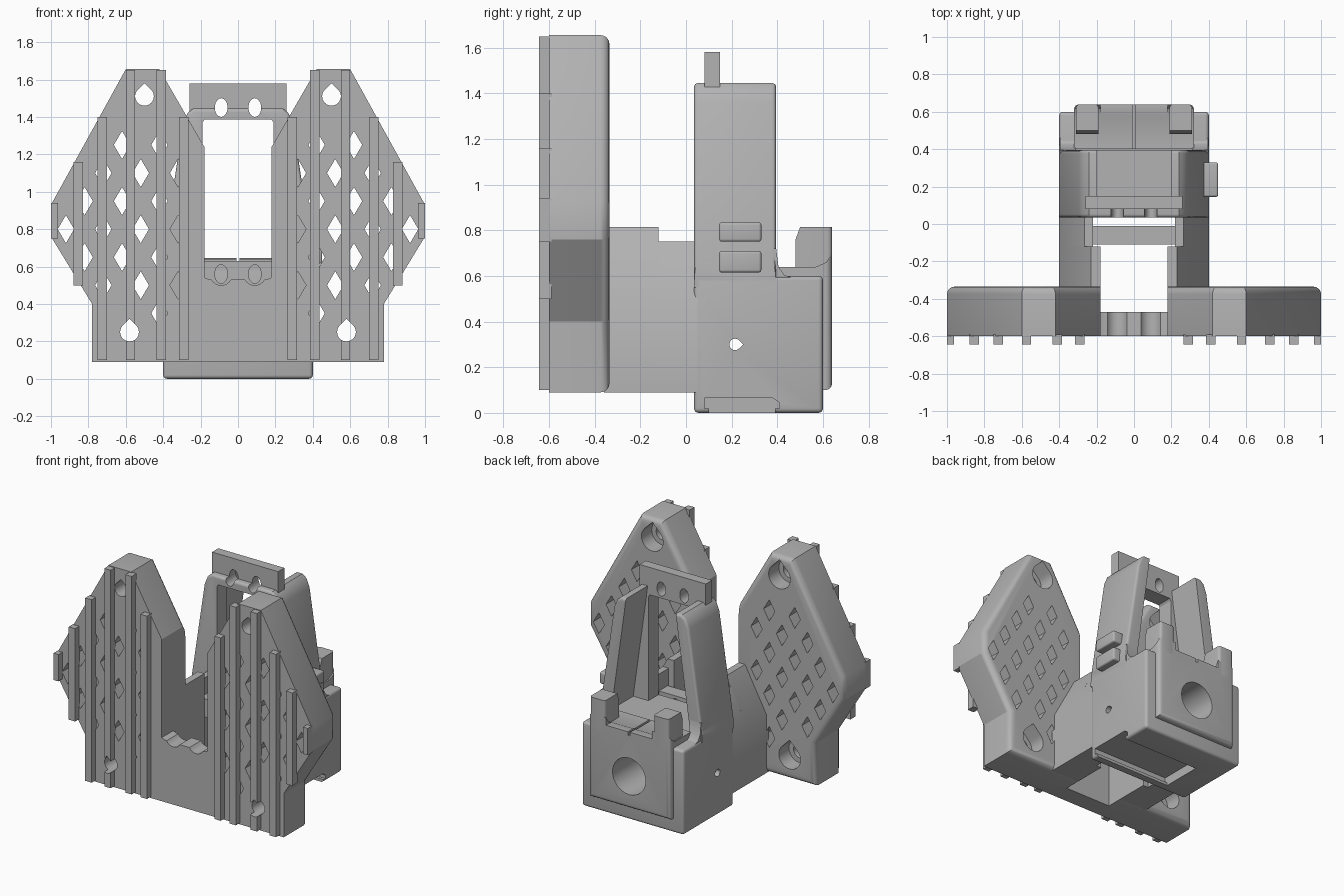
import bpy, bmesh, math

if "Cube" in bpy.data.objects:
    bpy.data.objects.remove(bpy.data.objects["Cube"])

grey = bpy.data.materials.new("mid_grey")
grey.use_nodes = True
GREY = (0.45, 0.45, 0.45, 1)
grey.diffuse_color = GREY
grey.node_tree.nodes["Principled BSDF"].inputs["Base Color"].default_value = GREY


def prism(name, outlines, lo, hi, axis="y"):
    """Extrude one or more flat outlines along the y or x axis."""
    bm = bmesh.new()
    for pts in outlines:
        ends = []
        for d in (lo, hi):
            ends.append([bm.verts.new((a, d, b) if axis == "y" else (d, a, b)) for a, b in pts])
        bm.faces.new(ends[0])
        bm.faces.new(ends[1])
        n = len(pts)
        for i in range(n):
            j = (i + 1) % n
            bm.faces.new((ends[0][i], ends[0][j], ends[1][j], ends[1][i]))
    bmesh.ops.recalc_face_normals(bm, faces=bm.faces)
    mesh = bpy.data.meshes.new(name)
    bm.to_mesh(mesh)
    bm.free()
    mesh.materials.append(grey)
    obj = bpy.data.objects.new(name, mesh)
    bpy.context.collection.objects.link(obj)
    return obj


def rect(x0, x1, z0, z1):
    return [(x0, z0), (x1, z0), (x1, z1), (x0, z1)]


def box(name, x0, x1, y0, y1, z0, z1):
    return prism(name, [rect(x0, x1, z0, z1)], y0, y1)


def both(pts):
    """Close a right-hand half outline into a symmetric one."""
    return pts + [(-x, z) for x, z in reversed(pts)]


def flip(pts, s):
    return [(s * x, z) for x, z in pts]


def oval(cx, cz, rx, rz, n=24):
    return [(cx + rx * math.cos(math.tau * i / n), cz + rz * math.sin(math.tau * i / n)) for i in range(n)]


def teardrop(cx, cz, r, n=24):
    arc = [math.radians(135 + 270 * i / n) for i in range(n + 1)]
    return [(cx + r * math.cos(a), cz + r * math.sin(a)) for a in arc] + [(cx, cz + r * 1.41)]


def bake(obj):
    dg = bpy.context.evaluated_depsgraph_get()
    mesh = bpy.data.meshes.new_from_object(obj.evaluated_get(dg))
    obj.modifiers.clear()
    obj.data = mesh


def cut(obj, *cutters):
    for c in cutters:
        mod = obj.modifiers.new("cut", "BOOLEAN")
        mod.operation, mod.solver, mod.object = "DIFFERENCE", "EXACT", c
        bake(obj)
        bpy.data.objects.remove(c)


def round_edges(obj, width, rule=lambda a, b: True):
    """Round the sharp edges whose end points satisfy the rule."""
    bm = bmesh.new()
    bm.from_mesh(obj.data)
    edges = [e for e in bm.edges if e.calc_face_angle(0) > 0.3 and rule(e.verts[0].co, e.verts[1].co)]
    bmesh.ops.bevel(bm, geom=edges, offset=width, segments=4, profile=0.5, affect="EDGES")
    bm.to_mesh(obj.data)
    bm.free()


# Side wings with diamond lattice, screw holes and vertical ribs
WING = [(0.18, 0.09), (0.78, 0.09), (0.78, 0.4), (1, 0.76), (1, 0.93), (0.6, 1.655), (0.42, 1.655), (0.18, 1.24)]
RIBS = [(0.29, 0.1, 1.4), (0.41, 0.1, 1.65), (0.575, 0.1, 1.65),
        (0.725, 0.1, 1.4), (0.855, 0.5, 1.16), (0.982, 0.75, 0.94)]


def in_wing(x, z):
    upper = min(1.655 - (x - 0.6) * 1.8, 1.655 - (0.42 - x) * 1.73)
    lower = max(0.09, 0.4 + (x - 0.78) * 1.64)
    near_hole = min(math.hypot(x - 0.5, z - 1.51), math.hypot(x - 0.58, z - 0.25)) < 0.18
    return lower + 0.13 < z < upper - 0.13 and not near_hole


diamonds = []
for col in range(7):
    for row in range(7):
        x, z = 0.32 + 0.1 * col, 0.2 + 0.3 * row + 0.15 * (col % 2)
        if in_wing(x, z):
            diamonds.append([(x - 0.044, z), (x, z - 0.075), (x + 0.044, z), (x, z + 0.075)])

for side, s in (("left", 1), ("right", -1)):
    wing = prism(side + "_wing", [flip(WING, s)], -0.6, -0.335)
    round_edges(wing, 0.04, lambda a, b: a.y > -0.4 and b.y > -0.4 and abs(a.x + b.x) > 0.4)
    holes = [(0.5, 1.51), (0.58, 0.25)]
    cut(wing,
        prism("lattice_cutter", [flip(d, s) for d in diamonds], -0.8, -0.2),
        prism("screw_cutter", [flip(teardrop(x, z, 0.05), s) for x, z in holes], -0.8, -0.2),
        prism("sink_cutter", [flip(teardrop(x, z, 0.085), s) for x, z in holes], -0.45, -0.2))
    ribs = prism(side + "_ribs", [flip(rect(x - 0.025, x + 0.025, a, b) if x < 0.9 else
                                       rect(x - 0.02, x + 0.018, a, b), s) for x, a, b in RIBS], -0.645, -0.59)
    cut(ribs, prism("rib_screw_cutter", [flip(teardrop(x, z, 0.05), s) for x, z in holes], -0.8, -0.2))

    # Sloping walls joining the wings to the column
    prism(side + "_front_wall", [flip([(0.18, 0.09), (0.4, 0.09), (0.4, 0.5), (0.23, 0.815), (0.18, 0.815)], s)],
          -0.36, -0.12)
    prism(side + "_rear_wall", [flip([(0.22, 0.09), (0.4, 0.09), (0.4, 0.5), (0.265, 0.75), (0.22, 0.75)], s)],
          -0.13, 0.05)

    # Upright ears at the back, with a lower step in front
    ear = prism(side + "_ear", [[(0.48, 0.6), (0.64, 0.6), (0.64, 0.815), (0.5, 0.815), (0.48, 0.76)]],
                *sorted((0.19 * s, 0.31 * s)), axis="x")
    round_edges(ear, 0.02, lambda a, b: a.y > 0.6 and b.y > 0.6 and abs(a.z - b.z) > 0.1)

# Front panel with scalloped top edge
panel = prism("front_panel", [both([(0.26, 0.09), (0.26, 0.5), (0.2, 0.55), (0.15, 0.53)])], -0.6, -0.47)
cut(panel, prism("scallop_cutter", [oval(x, 0.56, 0.06, 0.06) for x in (-0.09, 0.09)], -0.8, -0.4))

# Drilled crossbar between the side walls
crossbar = prism("crossbar", [both([(0.24, 0.5), (0.24, 0.63)])], -0.11, -0.01)
cut(crossbar, prism("bar_cutter", [oval(x, 0.56, 0.034, 0.05) for x in (-0.09, 0.09)], -0.3, 0.02))

# Column base with a side drilling and an underside tray slot
base = box("column_base", -0.4, 0.4, 0.035, 0.6, 0, 0.6)
round_edges(base, 0.02)
cut(base,
    prism("pin_cutter", [[(0.215 + z, 0.3 + y) for y, z in teardrop(0, 0, 0.025)]], -0.6, 0.6, axis="x"),
    prism("tray_cutter", [[(0.08, 0.02), (0.41, 0.02), (0.41, 0.045), (0.38, 0.065), (0.08, 0.065)]],
          -0.2, 0.6, axis="x"),
    box("tray_mouth_cutter", -0.2, 0.6, 0.1, 0.39, -0.1, 0.03),
    prism("base_bore_cutter", [oval(0, 0.33, 0.13, 0.13, 32)], 0.3, 0.8))

# Tapered arch with a front window and an open rear pocket
arch = prism("arch", [both([(0.4, 0.55), (0.4, 0.66), (0.295, 1.36), (0.27, 1.42), (0.24, 1.445)])], 0.035, 0.395)
round_edges(arch, 0.018, lambda a, b: abs(a.y - b.y) < 0.01 and a.z + b.z > 1.25)
cut(arch,
    prism("window_cutter", [both([(0.19, 0.63), (0.19, 1.37), (0.18, 1.385)])], -0.1, 0.6),
    prism("pocket_cutter", [both([(0.31, 0.63), (0.21, 1.34), (0.19, 1.5)])], 0.15, 0.6),
    prism("hole_cutter", [oval(x, 1.45, 0.034, 0.05) for x in (-0.09, 0.09)], -0.1, 0.6))

# Heel fillet where the arch legs meet the base
for side, s in (("left", 1), ("right", -1)):
    fillet = [(0.38, 0.59), (0.47, 0.59), (0.43, 0.605), (0.405, 0.64), (0.395, 0.72), (0.38, 0.72)]
    prism(side + "_heel", [fillet], *sorted((0.31 * s, 0.395 * s)), axis="x")

# Drilled plate on top of the arch
plate = box("top_plate", -0.26, 0.26, 0.08, 0.15, 1.42, 1.58)
cut(plate, prism("plate_cutter", [oval(x, 1.45, 0.034, 0.05) for x in (-0.09, 0.09)], -0.1, 0.6))

# Rear cartridge with its round bore
cartridge = prism("rear_cartridge", [[(0.4, 0.1), (0.64, 0.1), (0.64, 0.7), (0.615, 0.66), (0.57, 0.64), (0.4, 0.64)]],
                  -0.32, 0.32, axis="x")
round_edges(cartridge, 0.03, lambda a, b: a.y > 0.6 and b.y > 0.6 and (abs(a.z - b.z) > 0.3 or a.z + b.z < 0.3))
cut(cartridge,
    prism("bore_cutter", [oval(0, 0.33, 0.13, 0.13, 32)], 0.3, 0.8),
    box("split_cutter", -0.008, 0.008, 0.3, 0.8, 0.62, 0.9),
    box("notch_cutter", -0.18, 0.18, 0.3, 0.8, 0.645, 0.9))

# Side clips on the column
for name, z0, z1 in (("lower_clip", 0.615, 0.71), ("upper_clip", 0.75, 0.835)):
    clip = box(name, 0.34, 0.45, 0.145, 0.33, z0, z1)
    round_edges(clip, 0.012)

# Smooth the rounded edges and keep the corners sharp
bpy.context.view_layer.update()
bpy.ops.object.select_all(action="DESELECT")
for obj in bpy.context.scene.objects:
    if obj.type == "MESH" and obj.data.materials and obj.data.materials[0] == grey:
        obj.select_set(True)
        bpy.context.view_layer.objects.active = obj
bpy.ops.object.shade_smooth_by_angle(angle=math.radians(30))
